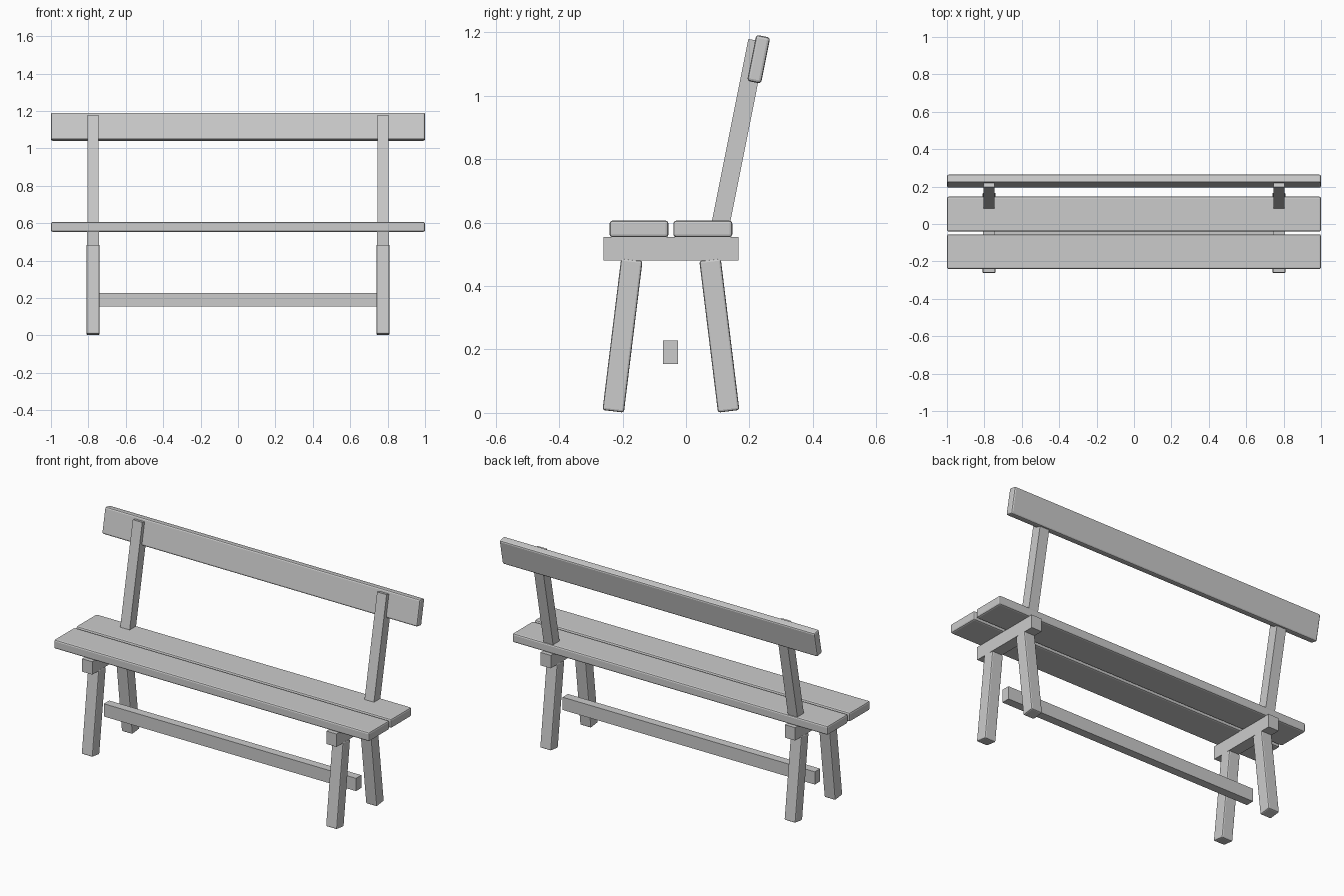
import bpy, bmesh
from math import radians, sin, cos
from mathutils import Matrix

if "Cube" in bpy.data.objects:
    bpy.data.objects.remove(bpy.data.objects["Cube"])


def box(name, size, loc, tilt=0.0, bevel=0.0):
    """Box rotated about x; positive tilt leans the top towards +y."""
    bm = bmesh.new()
    bmesh.ops.create_cube(bm, size=1.0, matrix=Matrix.Diagonal((*size, 1.0)))
    if bevel:
        bmesh.ops.bevel(bm, geom=bm.edges[:], offset=bevel, segments=2,
                        profile=0.5, affect='EDGES')
    mesh = bpy.data.meshes.new(name)
    bm.to_mesh(mesh)
    bm.free()
    ob = bpy.data.objects.new(name, mesh)
    ob.location = loc
    ob.rotation_euler.x = -radians(tilt)
    bpy.context.collection.objects.link(ob)
    return ob


def leaning(name, width, depth, base, length, tilt, bevel=0.0):
    """Box whose bottom centre sits at base, leaning along y."""
    a, h = radians(tilt), length / 2
    x, y, z = base
    return box(name, (width, depth, length),
               (x, y + h * sin(a), z + h * cos(a)), tilt, bevel)


# Seat boards
for name, y in (("front_seat_board", -0.148), ("back_seat_board", 0.053)):
    box(name, (2.0, 0.186, 0.052), (0, y, 0.58), bevel=0.009)

# Backrest board
box("backrest_board", (2.0, 0.045, 0.148), (0, 0.229, 1.115), 11.3, 0.009)

# Low stretcher between the leg frames
box("stretcher", (1.6, 0.048, 0.073), (0, -0.049, 0.191))

# Two identical end frames
for side, s in (("left", -1), ("right", 1)):
    x = s * 0.775
    box(side + "_bearer", (0.065, 0.425, 0.074), (x, -0.0475, 0.518))
    for end, e in (("front", -1), ("back", 1)):
        leaning(f"{side}_{end}_leg", 0.07, 0.068,
                (x, -0.0475 + e * 0.182, 0.005), 0.482, -e * 7.0, 0.007)
    leaning(side + "_back_post", 0.06, 0.057, (x, 0.107, 0.585), 0.6, 11.3)
